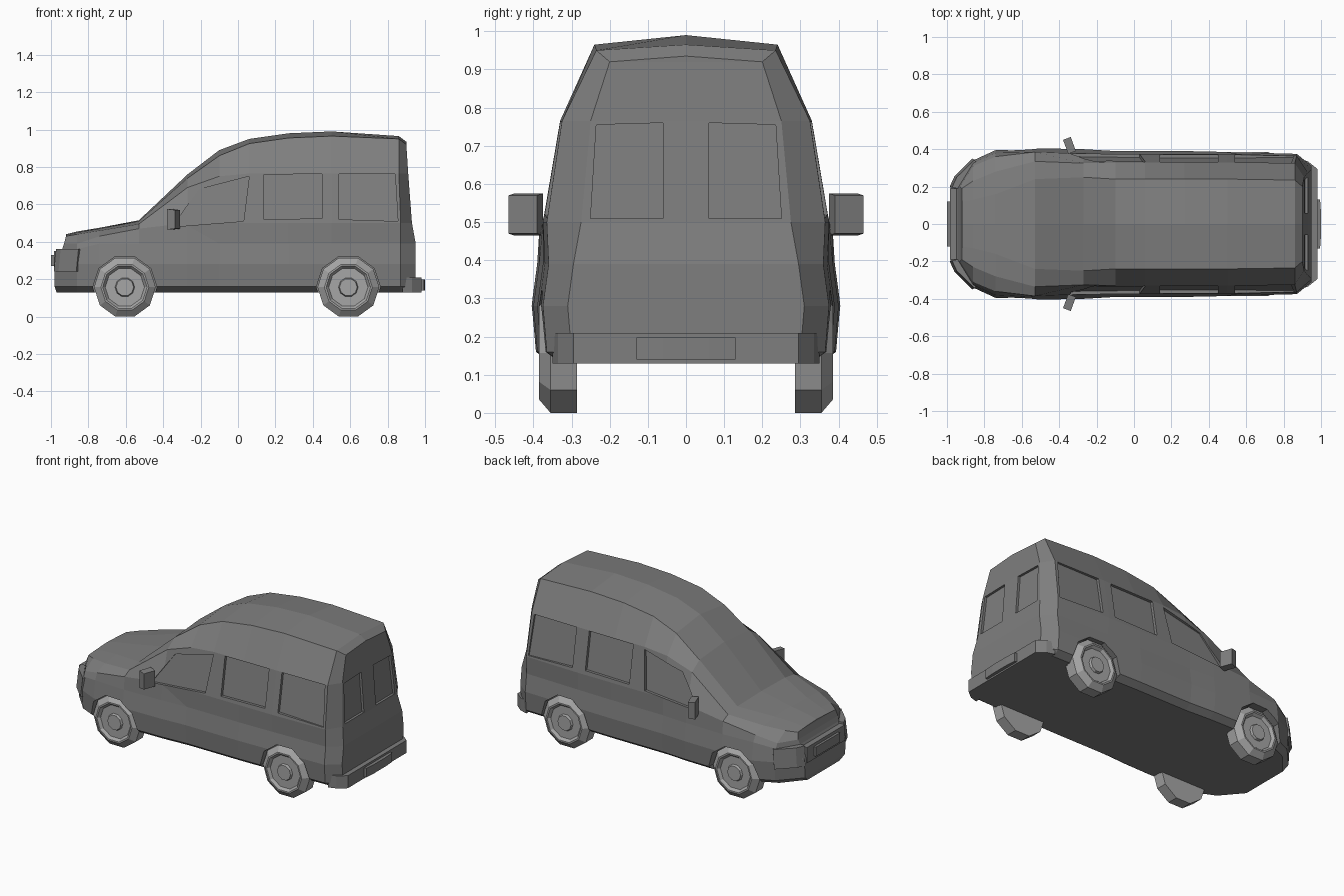
import bpy, bmesh, math
from mathutils import Matrix, Vector

default_cube = bpy.data.objects.get("Cube")
if default_cube:
    bpy.data.objects.remove(default_cube, do_unlink=True)


def material(name, value):
    mat = bpy.data.materials.new(name)
    mat.use_nodes = True
    colour = (value, value, value, 1)
    mat.diffuse_color = colour
    mat.node_tree.nodes["Principled BSDF"].inputs["Base Color"].default_value = colour
    return mat


body_grey = material("body grey", 0.21)
wheel_grey = material("wheel grey", 0.38)


def make_object(name, verts, faces, mat=None):
    mesh = bpy.data.meshes.new(name)
    mesh.from_pydata(verts, [], faces)
    bm = bmesh.new()
    bm.from_mesh(mesh)
    bmesh.ops.remove_doubles(bm, verts=bm.verts, dist=0.0001)
    bmesh.ops.recalc_face_normals(bm, faces=bm.faces)
    bm.to_mesh(mesh)
    bm.free()
    if mat:
        mesh.materials.append(mat)
    obj = bpy.data.objects.new(name, mesh)
    bpy.context.collection.objects.link(obj)
    return obj


def prism(name, near, far, mat=None):
    """Closed solid between two matching outlines."""
    n = len(near)
    sides = [(i, (i + 1) % n, n + (i + 1) % n, n + i) for i in range(n)]
    caps = [tuple(range(n)), tuple(range(n, 2 * n))]
    return make_object(name, near + far, sides + caps, mat)


def slab(name, plan, z0, z1, mat):
    """Plan outline, mirrored across the middle, raised between two heights."""
    outline = plan + [(x, -y) for x, y in reversed(plan)]
    return prism(name, [(x, y, z0) for x, y in outline], [(x, y, z1) for x, y in outline], mat)


def cut(target, cutter):
    cutter.hide_render = True
    mod = target.modifiers.new("cut", "BOOLEAN")
    mod.operation = "DIFFERENCE"
    mod.solver = "EXACT"
    mod.object = cutter
    bpy.context.view_layer.objects.active = target
    bpy.ops.object.modifier_apply(modifier=mod.name)
    bpy.data.objects.remove(cutter, do_unlink=True)


# Body cross-sections: x, widest, belt y z, window-top y z, roof-edge y z, centre z
SECTIONS = [
    (-.97, .21, .20, .39, .19, .43, .12, .435, .44),
    (-.86, .34, .31, .39, .23, .44, .13, .45, .455),
    (-.74, .395, .36, .43, .28, .46, .16, .47, .475),
    (-.53, .405, .385, .47, .335, .495, .24, .51, .515),
    (-.27, .40, .375, .5, .325, .69, .25, .74, .76),
    (-.10, .39, .375, .5, .33, .75, .24, .86, .89),
    (.06, .39, .375, .5, .33, .765, .24, .925, .95),
    (.27, .39, .375, .5, .33, .765, .24, .955, .98),
    (.5, .385, .375, .5, .33, .765, .24, .965, .99),
    (.87, .375, .365, .5, .325, .765, .235, .95, .965),
    (.95, .31, .275, .5, .25, .765, .2, .92, .935),
]
LEAN = {0: [0, -.01, -.01, .03, .04, .05, .05, .05],
        9: [0, 0, 0, 0, 0, -.01, -.01, -.01],
        10: [0, 0, 0, 0, -.02, -.04, -.05, -.05]}

verts, faces = [], []
for i, (x, w, by, bz, ty, tz, ey, ez, cz) in enumerate(SECTIONS):
    half = [(w - .05, .13), (w - .01, .16), (w, .28), (w - .015, .39 if i > 1 else .36),
            (by, bz), (ty, tz), (ey, ez)]
    lean = LEAN.get(i, [0] * 8)
    left = [(x + d, y, z) for d, (y, z) in zip(lean, half)]
    right = [(a, -y, z) for a, y, z in reversed(left)]
    verts += left + [(x + lean[-1], 0, cz)] + right
RING = 15
for i in range(len(SECTIONS) - 1):
    a, b = i * RING, (i + 1) * RING
    for j in range(RING):
        k = (j + 1) % RING
        faces.append((a + j, a + k, b + k, b + j))
for start in (0, (len(SECTIONS) - 1) * RING):
    for j in range(7):
        strip = (j, j + 1, RING - 2 - j, RING - 1 - j)
        faces.append(tuple(start + v for v in dict.fromkeys(strip)))
body = make_object("body", verts, faces, body_grey)

# Recessed side windows
SIDE_WINDOWS = [
    [(-.35, .48), (-.21, .68), (.06, .75), (.03, .51)],
    [(.14, .52), (.14, .76), (.45, .762), (.45, .525)],
    [(.54, .52), (.54, .762), (.84, .762), (.855, .51)],
]
for side in (1, -1):
    for outline in SIDE_WINDOWS:
        inner = [(x, side * (.357 - .17 * (z - .5)), z) for x, z in outline]
        outer = [(x, side * .6, z) for x, z in outline]
        cut(body, prism("window_cutter", inner, outer))

    # Recessed rear windows
    corners = [(.06, .51), (.06, .76), (.235, .755), (.25, .51)]
    inner = [(.915 - .075 * (z - .5), side * y, z) for y, z in corners]
    outer = [(1.2, side * y, z) for y, z in corners]
    cut(body, prism("window_cutter", inner, outer))

WHEEL_X = (-.605, .59)
WHEEL_Z = .157
SIDES = 10


def circle(cx, y, radius):
    r = radius / math.cos(math.pi / SIDES)
    steps = [math.tau * k / SIDES for k in range(SIDES)]
    return [(cx + r * math.cos(t), y, WHEEL_Z + r * math.sin(t)) for t in steps]


# Wheel arches, then faceted wheels with a dished rim and a hub
TYRE = [(.285, .157), (.355, .157), (.385, .122), (.385, .113), (.368, .1),
        (.368, .05), (.382, .045)]
for side, side_name in ((1, "left"), (-1, "right")):
    for cx, end_name in zip(WHEEL_X, ("front", "rear")):
        cut(body, prism("arch_cutter", circle(cx, side * .3, .163), circle(cx, side * .6, .163)))
        rings = [circle(cx, side * y, r) for y, r in TYRE]
        points = [p for ring in rings for p in ring]
        quads = [(a * SIDES + k, a * SIDES + (k + 1) % SIDES,
                  (a + 1) * SIDES + (k + 1) % SIDES, (a + 1) * SIDES + k)
                 for a in range(len(TYRE) - 1) for k in range(SIDES)]
        caps = [tuple(range(SIDES)), tuple(range(len(points) - SIDES, len(points)))]
        make_object(f"{end_name}_{side_name}_wheel", points, quads + caps, wheel_grey)

    # Door mirror, swept backwards
    swing = Matrix.Translation((-.345, side * .42, .52)) @ Matrix.Rotation(side * .35, 4, "Z")
    near, far = [[swing @ Vector((x, side * y, z)) for x, z in
                  ((-.022, -.055), (.022, -.05), (.022, .05), (-.022, .055))] for y in (-.04, .04)]
    prism(f"{side_name}_mirror", near, far, body_grey)

    # Headlamp wrapped round the front corner
    lamp = [(-.985, .2), (-.96, .255), (-.865, .35), (-.85, .33), (-.94, .19)]
    prism(f"{side_name}_headlamp", [(x, side * y, .24) for x, y in lamp],
          [(x + .012, side * y * .98, .36) for x, y in lamp], body_grey)

# Bumpers, grille and number plates
slab("rear_bumper", [(.88, .35), (.93, .335), (.98, .295)], .13, .21, body_grey)
slab("rear_plate", [(.97, .13), (.995, .13), (1, .06)], .14, .197, body_grey)
slab("grille", [(-.985, .19), (-.95, .19)], .25, .35, body_grey)
slab("front_plate", [(-1, .12), (-.97, .12)], .27, .33, body_grey)
